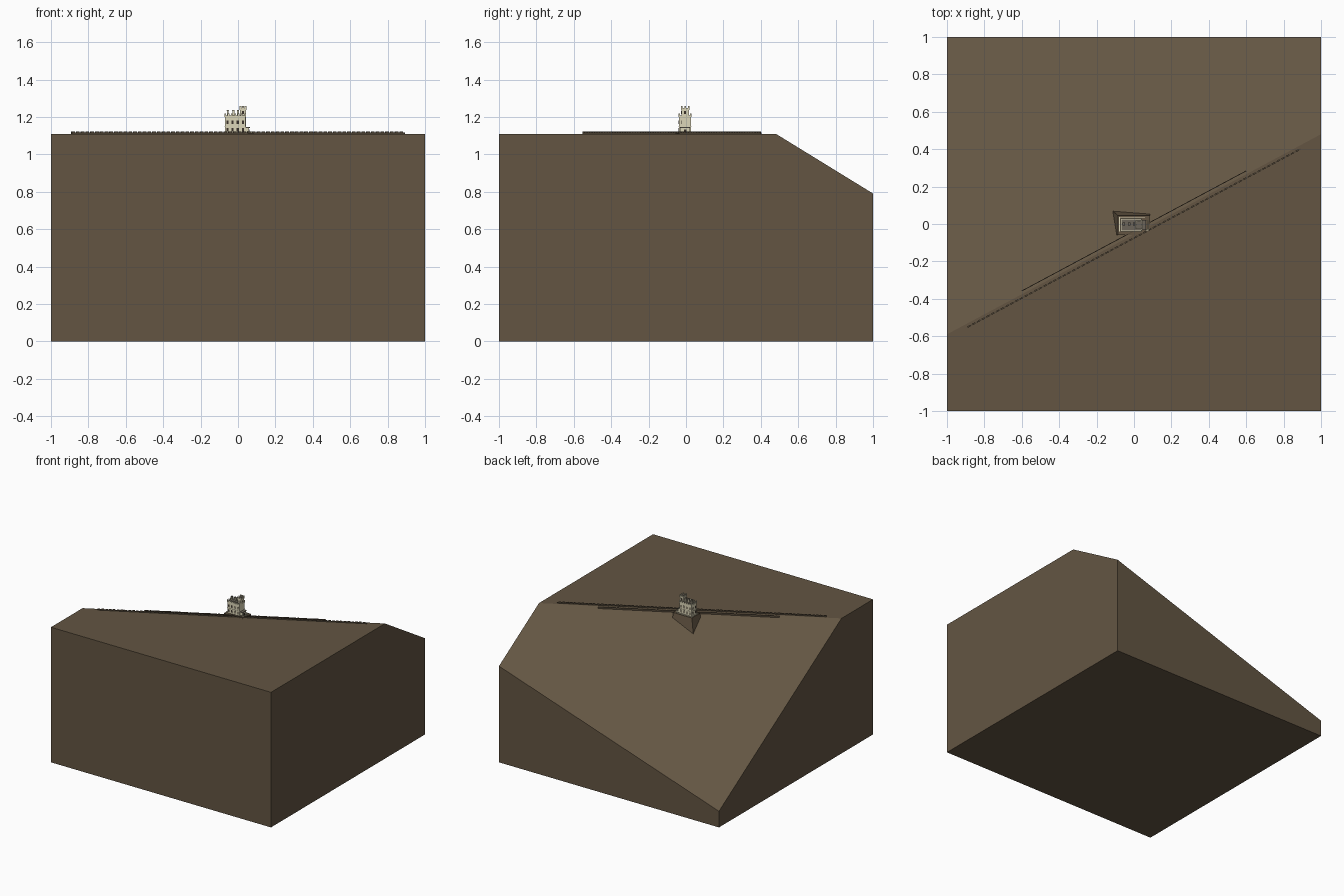
import bpy, bmesh, math
from mathutils import Vector

cube = bpy.data.objects.get("Cube")
if cube:
    bpy.data.objects.remove(cube, do_unlink=True)

TOP = 1.11                       # plateau height


def material(name, rgb):
    m = bpy.data.materials.new(name)
    m.use_nodes = True
    m.diffuse_color = (*rgb, 1)
    m.node_tree.nodes["Principled BSDF"].inputs["Base Color"].default_value = (*rgb, 1)
    return m


EARTH = material("brown earth", (0.125, 0.091, 0.055))
STONE = material("cream stone", (0.72, 0.67, 0.48))
ROOF = material("grey brown roof", (0.15, 0.13, 0.10))
GLASS = material("dark opening", (0.04, 0.03, 0.022))
RUBBLE = material("dark rubble", (0.09, 0.067, 0.042))


def finish(name, bm, mat):
    bmesh.ops.recalc_face_normals(bm, faces=bm.faces)
    mesh = bpy.data.meshes.new(name)
    bm.to_mesh(mesh)
    bm.free()
    mesh.materials.append(mat)
    ob = bpy.data.objects.new(name, mesh)
    bpy.context.collection.objects.link(ob)
    return ob


def add_box(bm, x0, x1, y0, y1, z0, z1):
    verts = bmesh.ops.create_cube(bm, size=1)["verts"]
    for v in verts:
        v.co = Vector((x1 if v.co.x > 0 else x0,
                       y1 if v.co.y > 0 else y0,
                       z1 if v.co.z > 0 else z0))
    return verts


def boxes(name, mat, *specs):
    bm = bmesh.new()
    for s in specs:
        add_box(bm, *s)
    return finish(name, bm, mat)


# Hill: block with its back cut away along a slanting ridge
bm = bmesh.new()
add_box(bm, -1, 1, -1, 1, 0, TOP)
ridge = Vector((2, 1.07, 0)).normalized()
across = Vector((-ridge.y, ridge.x, 0))
cut = bmesh.ops.bisect_plane(
    bm, geom=bm.verts[:] + bm.edges[:] + bm.faces[:], dist=1e-6,
    plane_co=(-1, -0.59, TOP), plane_no=across * 0.697 + Vector((0, 0, 1)), clear_outer=True)
bmesh.ops.contextual_create(bm, geom=[e for e in cut["geom_cut"] if isinstance(e, bmesh.types.BMEdge)])
finish("hill", bm, EARTH)

# Footing: terrace on the slope, flared at the left and back
bm = bmesh.new()
for v in add_box(bm, -0.085, 0.085, -0.06, 0.045, 0.99, TOP + 0.001):
    if v.co.z < 1:
        v.co.x -= 0.03 if v.co.x < 0 else 0
        v.co.y += 0.025 if v.co.y > 0 else 0
finish("footing", bm, EARTH)


# Low battlement walls that follow the ridge
def ridge_wall(name, half, y_mid, width, height, count):
    bm = bmesh.new()
    length = 2 * half / ridge.x
    step = length / count
    add_box(bm, -length / 2, length / 2, -width / 2, width / 2, -0.012, height * 0.6)
    for i in range(count):
        x = -length / 2 + i * step
        add_box(bm, x, x + step * 0.65, -width / 2, width / 2, height * 0.6, height)
    ob = finish(name, bm, RUBBLE)
    ob.location = (0, y_mid, TOP)
    ob.rotation_euler.z = math.atan2(ridge.y, ridge.x)


ridge_wall("long_ridge_wall", 0.89, -0.075, 0.008, 0.011, 70)
ridge_wall("short_ridge_wall", 0.6, -0.037, 0.004, 0.003, 32)


# Battlements around a rectangle
def battlements(name, x0, x1, y0, y1, z, size, nx, ny):
    specs = []
    for i in range(nx):
        x = x0 + (x1 - x0 - size) * i / (nx - 1)
        specs += [(x, x + size, y, y + size * 0.5, z, z + size * 1.4) for y in (y0, y1 - size * 0.5)]
    for i in range(ny):
        y = y0 + (y1 - y0 - size) * i / (ny - 1)
        specs += [(x, x + size * 0.5, y, y + size, z, z + size * 1.4) for x in (x0, x1 - size * 0.5)]
    boxes(name, STONE, *specs)


# Windows: thin dark plates on all four sides
def windows(name, x0, x1, y0, y1, nx, ny, rows, w, h):
    t = 0.0008
    specs = []
    for z in rows:
        for i in range(nx):
            x = x0 + (x1 - x0) * (i + 0.5) / nx
            specs += [(x - w / 2, x + w / 2, y - t, y + t, z, z + h) for y in (y0, y1)]
        for i in range(ny):
            y = y0 + (y1 - y0) * (i + 0.5) / ny
            specs += [(x - t, x + t, y - w / 2, y + w / 2, z, z + h) for x in (x0, x1)]
    boxes(name, GLASS, *specs)


# Main house with string course, roof deck and chimneys
boxes("house", STONE, (-0.07, 0.04, -0.038, 0.027, 1.1, 1.205))
boxes("string_course", STONE, (-0.072, 0.042, -0.04, 0.029, 1.148, 1.152),
      (-0.073, 0.043, -0.041, 0.03, 1.2, 1.206))
boxes("roof_deck", ROOF, (-0.068, 0.038, -0.036, 0.025, 1.204, 1.208))
battlements("house_battlements", -0.073, 0.043, -0.041, 0.03, 1.206, 0.009, 7, 4)
windows("house_windows", -0.07, 0.04, -0.038, 0.027, 4, 2, (1.122, 1.162), 0.011, 0.02)
boxes("chimneys", STONE, *[(x, x + 0.01, -0.008, 0.006, 1.2, 1.234) for x in (-0.06, -0.03, -0.005)])
boxes("chimney_caps", ROOF, *[(x, x + 0.012, -0.009, 0.007, 1.234, 1.237) for x in (-0.061, -0.031, -0.006)])

# Stair tower rising above the house
boxes("tower", STONE, (0.012, 0.042, -0.025, 0.016, 1.1, 1.245))
boxes("tower_cornice", STONE, (0.009, 0.045, -0.028, 0.019, 1.238, 1.247))
boxes("tower_roof", ROOF, (0.012, 0.042, -0.025, 0.016, 1.246, 1.249))
battlements("tower_battlements", 0.009, 0.045, -0.028, 0.019, 1.247, 0.009, 3, 3)
windows("tower_windows", 0.012, 0.042, -0.025, 0.016, 1, 1, (1.215,), 0.01, 0.016)

# Porch at the right end, with its wall and roof
boxes("porch", STONE, (0.04, 0.06, -0.03, 0.02, 1.1, 1.14))
boxes("porch_roof", ROOF, (0.039, 0.064, -0.032, 0.022, 1.14, 1.145))
boxes("porch_door", GLASS, (0.059, 0.0608, -0.012, 0.002, 1.11, 1.132))
boxes("terrace_wall", STONE, (0.06, 0.077, 0.016, 0.02, 1.1, 1.122), (0.06, 0.077, -0.034, -0.03, 1.1, 1.122),
      (0.073, 0.077, -0.034, 0.02, 1.1, 1.122), (-0.08, 0.06, 0.034, 0.038, 1.1, 1.118),
      (-0.08, -0.076, -0.04, 0.038, 1.1, 1.118))
